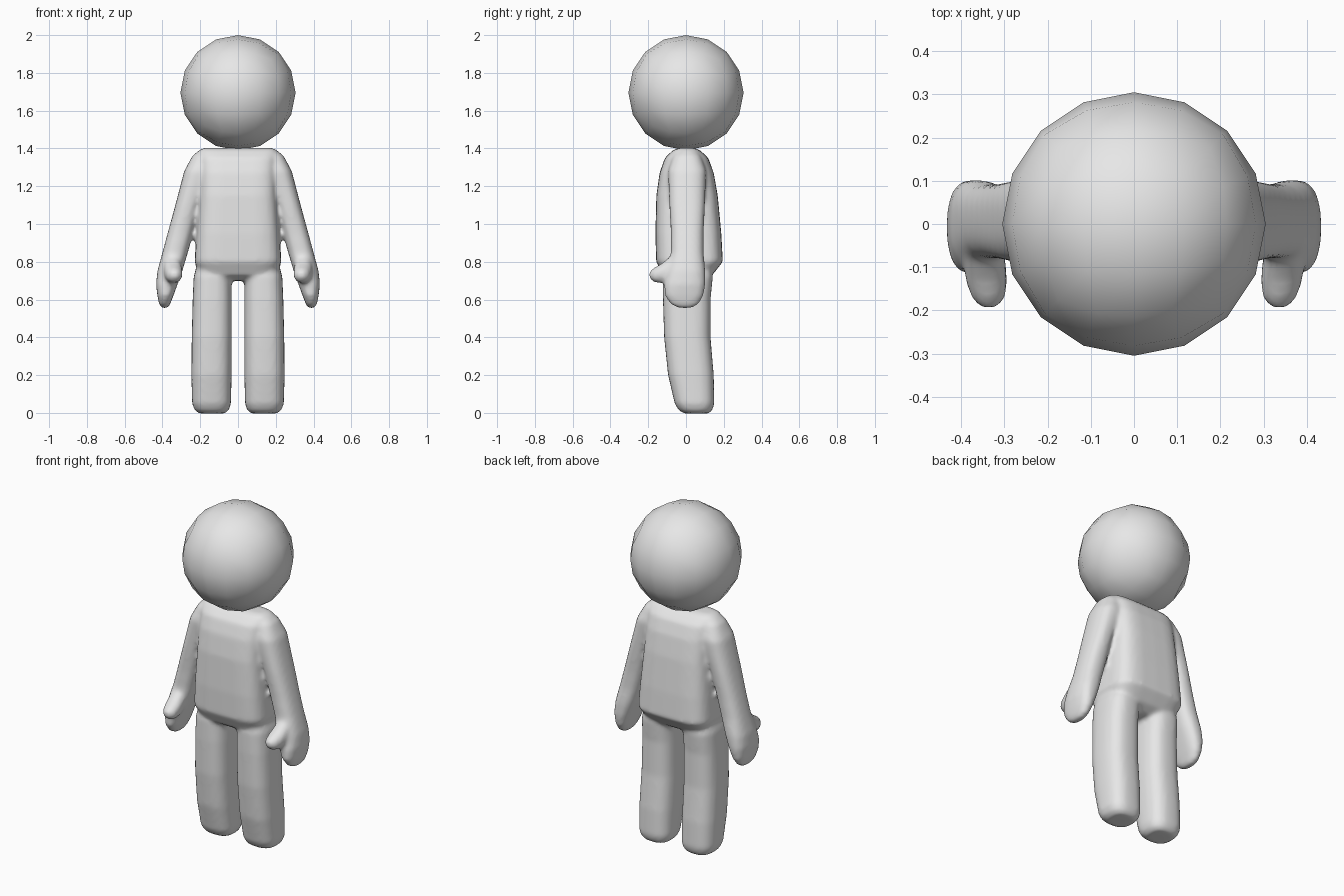
import bpy
import bmesh
from math import cos, sin, tan, pi, copysign
from mathutils import Vector

cube = bpy.data.objects.get("Cube")
if cube:
    bpy.data.objects.remove(cube, do_unlink=True)

GREY = (0.8, 0.8, 0.8, 1.0)
skin = bpy.data.materials.new("plain grey")
skin.use_nodes = True
skin.diffuse_color = GREY
skin.node_tree.nodes["Principled BSDF"].inputs["Base Color"].default_value = GREY


def make_object(name, bm):
    bmesh.ops.recalc_face_normals(bm, faces=bm.faces[:])
    for face in bm.faces:
        face.smooth = True
    mesh = bpy.data.meshes.new(name)
    bm.to_mesh(mesh)
    bm.free()
    mesh.materials.append(skin)
    obj = bpy.data.objects.new(name, mesh)
    bpy.context.scene.collection.objects.link(obj)
    return obj


def loft(bm, sections, side=1, along="z", power=2.5, count=32):
    """Closed tube through rounded sections: (position, x min, x max, other min, other max)."""
    rings = []
    for pos, x0, x1, w0, w1 in sections:
        ring = []
        for i in range(count):
            a = 2 * pi * i / count
            u = copysign(abs(cos(a)) ** (2 / power), cos(a))
            v = copysign(abs(sin(a)) ** (2 / power), sin(a))
            x = side * ((x0 + x1) / 2 + u * (x1 - x0) / 2)
            w = (w0 + w1) / 2 + v * (w1 - w0) / 2
            ring.append(bm.verts.new((x, w, pos) if along == "z" else (x, pos, w)))
        rings.append(ring)
    for low, high in zip(rings, rings[1:]):
        for i in range(count):
            j = (i + 1) % count
            bm.faces.new((low[i], low[j], high[j], high[i]))
    bm.faces.new(rings[0])
    bm.faces.new(rings[-1])


# Head: a cube divided evenly by angle and rounded into a ball
bm = bmesh.new()
bmesh.ops.create_cube(bm, size=2)
bmesh.ops.subdivide_edges(bm, edges=bm.edges[:], cuts=3, use_grid_fill=True)
for vert in bm.verts:
    direction = Vector([tan(c * pi / 4) for c in vert.co]).normalized()
    vert.co = direction * 0.305
head = make_object("head", bm)
head.location.z = 1.695

# Torso, bottom to top
TORSO = [
    (0.70, -0.14, 0.14, -0.07, 0.09),
    (0.73, -0.20, 0.20, -0.12, 0.14),
    (0.80, -0.23, 0.23, -0.158, 0.195),
    (0.95, -0.22, 0.22, -0.162, 0.187),
    (1.15, -0.205, 0.205, -0.157, 0.168),
    (1.27, -0.20, 0.20, -0.14, 0.147),
    (1.35, -0.20, 0.20, -0.112, 0.118),
    (1.39, -0.20, 0.20, -0.07, 0.075),
    (1.403, -0.18, 0.18, -0.04, 0.045),
]
# Leg, sole to hip
LEG = [
    (-0.003, 0.07, 0.205, -0.01, 0.12),
    (0.015, 0.048, 0.23, -0.04, 0.14),
    (0.05, 0.037, 0.243, -0.06, 0.15),
    (0.20, 0.034, 0.247, -0.095, 0.147),
    (0.40, 0.033, 0.245, -0.116, 0.13),
    (0.60, 0.033, 0.24, -0.122, 0.13),
    (0.72, 0.035, 0.235, -0.122, 0.142),
    (0.85, 0.05, 0.20, -0.10, 0.12),
]
# Arm and hand, fingertips to shoulder
ARM = [
    (0.555, 0.372, 0.405, -0.04, 0.03),
    (0.575, 0.36, 0.417, -0.08, 0.065),
    (0.62, 0.342, 0.427, -0.112, 0.092),
    (0.68, 0.32, 0.434, -0.115, 0.102),
    (0.75, 0.295, 0.427, -0.10, 0.102),
    (0.85, 0.265, 0.40, -0.08, 0.093),
    (0.95, 0.238, 0.373, -0.08, 0.093),
    (1.10, 0.20, 0.332, -0.088, 0.10),
    (1.28, 0.12, 0.285, -0.095, 0.107),
    (1.36, 0.10, 0.242, -0.07, 0.08),
    (1.395, 0.10, 0.20, -0.04, 0.05),
]
# Thumb, tip back to palm
THUMB = [
    (-0.193, 0.315, 0.357, 0.712, 0.748),
    (-0.17, 0.298, 0.377, 0.692, 0.767),
    (-0.13, 0.293, 0.39, 0.687, 0.79),
    (-0.08, 0.298, 0.395, 0.69, 0.83),
    (0.0, 0.32, 0.385, 0.72, 0.82),
]

# Body: limbs and torso fused into one soft skin
bm = bmesh.new()
loft(bm, TORSO, power=4)
for side in (1, -1):
    loft(bm, LEG, side, power=2.7)
    loft(bm, ARM, side)
    loft(bm, THUMB, side, along="y", power=2.2)
body = make_object("body", bm)

fuse = body.modifiers.new("fuse", "REMESH")
fuse.mode = "VOXEL"
fuse.voxel_size = 0.012
fuse.use_smooth_shade = True
soften = body.modifiers.new("soften", "SMOOTH")
soften.factor = 0.5
soften.iterations = 6
